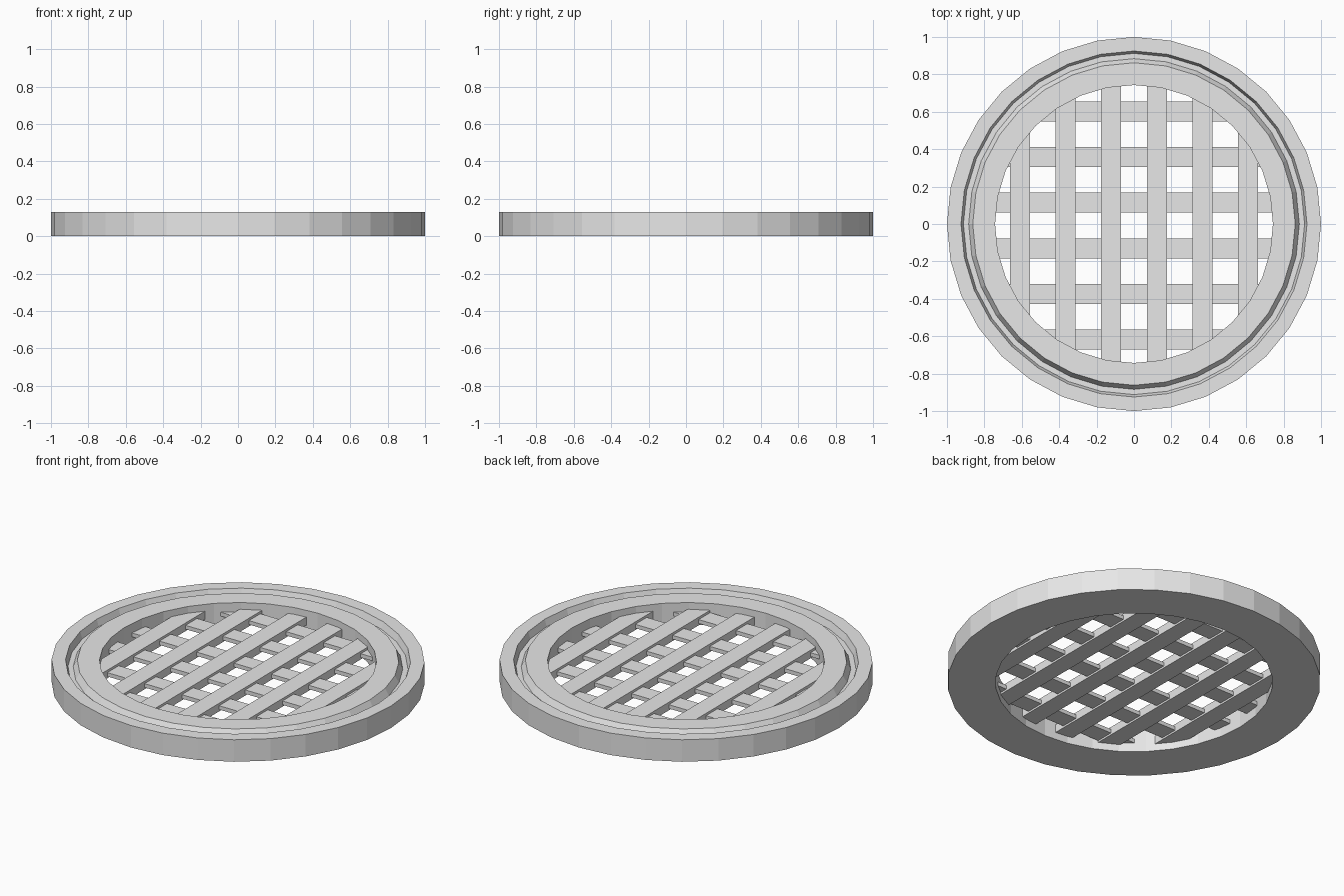
import bpy, bmesh, math

cube = bpy.data.objects.get("Cube")
if cube:
    bpy.data.objects.remove(cube, do_unlink=True)

grey = bpy.data.materials.new("light_grey")
grey.use_nodes = True
grey.diffuse_color = (0.8, 0.8, 0.8, 1)
grey.node_tree.nodes["Principled BSDF"].inputs["Base Color"].default_value = (0.8, 0.8, 0.8, 1)

SIDES = 32
HEIGHT = 0.13
PITCH = 0.244
BAR_WIDTH = 0.107


def finish(name, bm):
    bmesh.ops.recalc_face_normals(bm, faces=bm.faces)
    mesh = bpy.data.meshes.new(name)
    bm.to_mesh(mesh)
    bm.free()
    mesh.materials.append(grey)
    obj = bpy.data.objects.new(name, mesh)
    bpy.context.collection.objects.link(obj)
    return obj


def lathe(name, profile):
    """Closed (radius, height) profile turned around z."""
    bm = bmesh.new()
    rings = []
    for i in range(SIDES):
        a = math.tau * i / SIDES
        rings.append([bm.verts.new((r * math.cos(a), r * math.sin(a), z)) for r, z in profile])
    n = len(profile)
    for i in range(SIDES):
        here, after = rings[i], rings[(i + 1) % SIDES]
        for j in range(n):
            k = (j + 1) % n
            bm.faces.new((here[j], after[j], after[k], here[k]))
    return finish(name, bm)


def bar(name, low, high):
    """Box between two opposite corners."""
    bm = bmesh.new()
    bmesh.ops.create_cube(bm, size=1)
    for v in bm.verts:
        v.co = [a + (b - a) * (c + 0.5) for a, b, c in zip(low, high, v.co)]
    return finish(name, bm)


# Outer frame with a sloped groove in its top
lathe("frame_ring", [
    (0.743, 0), (1, 0), (1, HEIGHT), (0.925, HEIGHT), (0.912, 0.09),
    (0.884, 0.09), (0.862, HEIGHT), (0.743, HEIGHT)])

# Grating: thick bars front to back, thinner ones passing through them
half = BAR_WIDTH / 2
for i in range(6):
    c = (i - 2.5) * PITCH
    reach = math.sqrt(0.8 ** 2 - c ** 2)
    bar(f"long_bar_{i + 1}", (c - half, -reach, 0.042), (c + half, reach, 0.09))
    y = c - 0.008
    bar(f"cross_bar_{i + 1}", (-reach, y - half, 0.053), (reach, y + half, 0.076))
